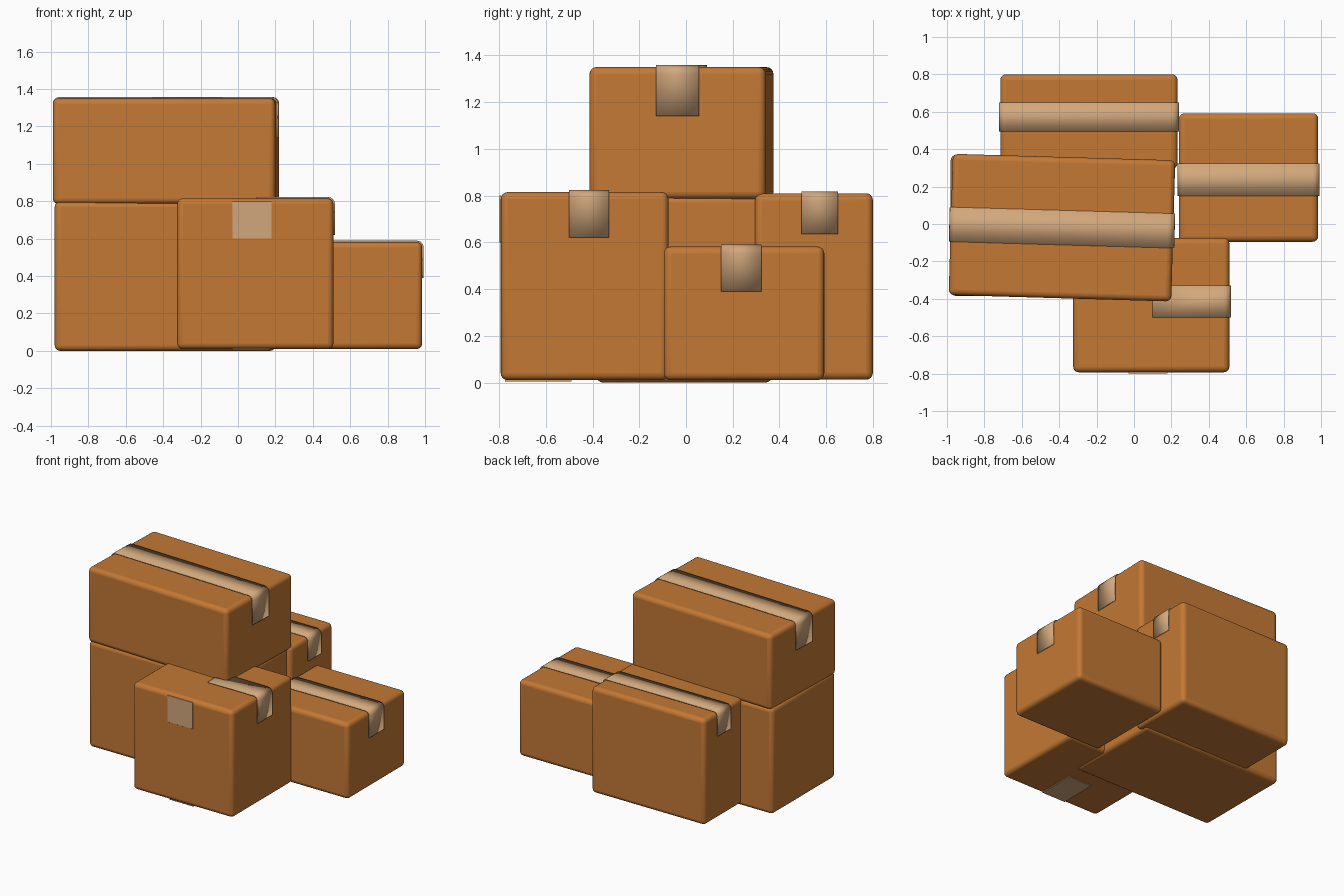
import bpy, math

if "Cube" in bpy.data.objects:
    bpy.data.objects.remove(bpy.data.objects["Cube"], do_unlink=True)

ROUND = 0.03
LIFT = 0.008


def material(name, colour):
    mat = bpy.data.materials.new(name)
    mat.use_nodes = True
    mat.diffuse_color = colour
    bsdf = next(n for n in mat.node_tree.nodes if n.type == 'BSDF_PRINCIPLED')
    bsdf.inputs["Base Color"].default_value = colour
    bsdf.inputs["Roughness"].default_value = 0.8
    return mat


cardboard = material("cardboard brown", (0.55, 0.19, 0.035, 1))
tape_tan = material("tape tan", (0.64, 0.39, 0.20, 1))


def finish(obj, mat):
    obj.data.materials.append(mat)
    bpy.ops.object.select_all(action='DESELECT')
    obj.select_set(True)
    bpy.context.view_layer.objects.active = obj
    bpy.ops.object.shade_smooth_by_angle(angle=math.radians(40))


def block(name, lo, hi, mat, bevel, turn=0):
    """Box between two corners with rounded edges."""
    bpy.ops.mesh.primitive_cube_add(size=1, location=[(a + b) / 2 for a, b in zip(lo, hi)])
    obj = bpy.context.object
    obj.name = name
    obj.scale = [b - a for a, b in zip(lo, hi)]
    bpy.ops.object.transform_apply(location=False, rotation=False, scale=True)
    obj.rotation_euler.z = turn
    mod = obj.modifiers.new("rounded edges", 'BEVEL')
    mod.width, mod.segments = bevel, 4
    finish(obj, mat)
    return obj


def tape(name, box, lo, hi, y0, y1, drop, start=None):
    """Strip that runs along the box top and folds down over its ends."""
    cx, cy, cz = box.location
    half, top = (hi[0] - lo[0]) / 2, hi[2] - cz
    r = ROUND + LIFT
    right = [(half - ROUND + r * math.cos(a), top - ROUND + r * math.sin(a))
             for a in (math.pi / 2 * i / 4 for i in range(5))]
    path = [(half + LIFT, drop - cz)] + right
    if start is None:
        path += [(-x, z) for x, z in reversed(path)]
    else:
        path.append((start - cx, top + LIFT))
    verts = [(x, y - cy, z) for x, z in path for y in (y0, y1)]
    faces = [(2 * i, 2 * i + 1, 2 * i + 3, 2 * i + 2) for i in range(len(path) - 1)]
    mesh = bpy.data.meshes.new(name)
    mesh.from_pydata(verts, [], [f[::-1] for f in faces])
    obj = bpy.data.objects.new(name, mesh)
    bpy.context.collection.objects.link(obj)
    obj.location, obj.rotation_euler = box.location, box.rotation_euler
    # Make the outer side face up and away before thickening inwards
    if mesh.polygons[len(right)].normal.z < 0:
        mesh.flip_normals()
    mod = obj.modifiers.new("thickness", 'SOLIDIFY')
    mod.thickness, mod.offset = LIFT, -1
    finish(obj, tape_tan)


# Cartons: name, low corner, high corner, turn, tape (y from, y to, lower end, start)
cartons = [
    ("lower_large_carton", (-0.98, -0.385, 0.0), (0.20, 0.37, 0.80), 0, None),
    ("upper_large_carton", (-0.98, -0.397, 0.785), (0.21, 0.358, 1.35), -0.029,
     (-0.112, 0.073, 1.14, None)),
    ("front_carton", (-0.325, -0.793, 0.01), (0.51, -0.075, 0.815), 0,
     (-0.50, -0.33, 0.62, 0.10)),
    ("side_carton", (0.24, -0.095, 0.01), (0.985, 0.592, 0.582), 0,
     (0.15, 0.323, 0.39, None)),
    ("back_carton", (-0.715, 0.295, 0.012), (0.233, 0.80, 0.81), 0,
     (0.495, 0.65, 0.635, None)),
]
for name, lo, hi, turn, strip in cartons:
    box = block(name, lo, hi, cardboard, ROUND, turn)
    if strip:
        tape(name.replace("carton", "tape"), box, lo, hi, *strip)

# Loose tape pieces on the front carton
block("front_tape_patch", (-0.03, -0.799, 0.60), (0.18, -0.791, 0.80), tape_tan, 0.002)
block("underside_tape_patch", (-0.03, -0.775, 0.004), (0.17, -0.49, 0.012), tape_tan, 0.002)
